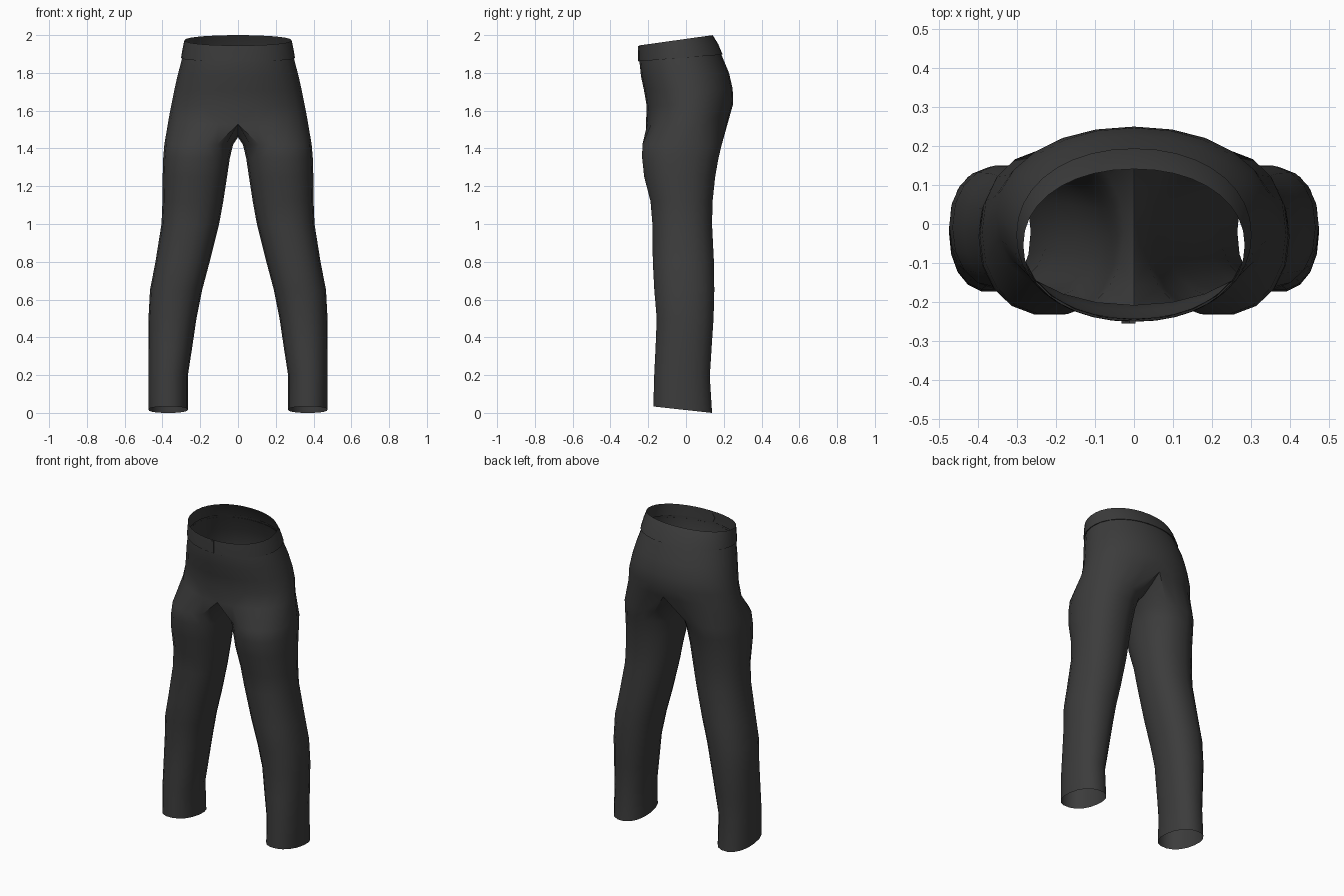
import bpy, bmesh, math

if "Cube" in bpy.data.objects:
    bpy.data.objects.remove(bpy.data.objects["Cube"])

# One dark cloth colour
cloth = bpy.data.materials.new("charcoal cloth")
cloth.diffuse_color = (0.045, 0.045, 0.045, 1)
cloth.use_nodes = True
cloth.node_tree.nodes["Principled BSDF"].inputs["Base Color"].default_value = cloth.diffuse_color

# Leg sections: z, inner x, outer x, front y, back y, tilt
LEG = [
    (0.015, .265, .475, -.175, .140, -.11),
    (0.20, .265, .475, -.170, .128, -.05),
    (0.35, .242, .475, -.163, .138, 0),
    (0.50, .220, .474, -.157, .148, 0),
    (0.65, .190, .466, -.170, .152, 0),
    (0.80, .150, .437, -.178, .150, 0),
    (1.00, .100, .405, -.180, .140, 0),
    (1.12, .078, .400, -.190, .143, 0),
    (1.25, .058, .399, -.224, .157, 0),
    (1.35, .043, .396, -.235, .175, 0),
    (1.42, .026, .390, -.234, .192, 0),
]
# Hip sections: z, half width, front y, back y, tilt
HIP = [
    (1.55, .368, -.212, .232, .10),
    (1.63, .353, -.208, .250, .03),
    (1.71, .337, -.222, .247, .02),
    (1.79, .319, -.238, .228, .04),
    (1.875, .297, -.246, .190, .08),
    (1.90, .290, -.245, .180, .09),
]
# Crotch seam from back to front: y, z
SEAM = [(.160, 1.52), (.085, 1.475), (.0, 1.46), (-.085, 1.475), (-.155, 1.52)]
K = 6            # outer arc points run from -K to K
N = 18           # points around one leg


def finish(bm, name):
    bmesh.ops.recalc_face_normals(bm, faces=bm.faces)
    me = bpy.data.meshes.new(name)
    bm.to_mesh(me)
    bm.free()
    ob = bpy.data.objects.new(name, me)
    bpy.context.collection.objects.link(ob)
    me.materials.append(cloth)
    bpy.ops.object.select_all(action='DESELECT')
    ob.select_set(True)
    bpy.context.view_layer.objects.active = ob
    return ob


def smooth(angle):
    bpy.ops.object.shade_smooth_by_angle(angle=math.radians(angle))


def signed_pow(v, p):
    return math.copysign(abs(v) ** p, v)


def oval(bm, angle, z, x0, x1, y0, y1, tilt, p=0.9):
    x = (x0 + x1) / 2 + (x1 - x0) / 2 * signed_pow(math.cos(angle), p)
    y = (y0 + y1) / 2 + (y1 - y0) / 2 * signed_pow(math.sin(angle), p)
    if abs(x) < 1e-5:
        x = 0
    return bm.verts.new((x, y, z + tilt * y))


def bridge(bm, a, b, closed):
    n = len(a)
    for i in range(n if closed else n - 1):
        j = (i + 1) % n
        bm.faces.new((a[i], a[j], b[j], b[i]))


# Trousers: one leg and half of the hips, mirrored across the centre seam
bm = bmesh.new()
rings = [[oval(bm, 2 * math.pi * k / N, *sec) for k in range(-K, N - K)] for sec in LEG]
hips = []
for z, w, y0, y1, tilt in HIP:
    hips.append([oval(bm, math.pi / 2 * k / K, z, -w, w, y0, y1, tilt, 0.95)
                 for k in range(-K, K + 1)])
seam = [bm.verts.new((0, y, z)) for y, z in SEAM]
rings.append(hips[0] + seam)
for a, b in zip(rings, rings[1:]):
    bridge(bm, a, b, True)
for a, b in zip(hips, hips[1:]):
    bridge(bm, a, b, False)
trousers = finish(bm, "trousers")
mirror = trousers.modifiers.new("mirror", 'MIRROR')
mirror.use_clip = True
mirror.merge_threshold = 0.001
bpy.ops.object.modifier_apply(modifier="mirror")
smooth(40)

# Waistband: sloped open band overlapping the top of the hips
bm = bmesh.new()
BAND = [
    (1.885, .292, -.243, .182, .08),
    (1.881, .302, -.251, .194, .08),
    (1.935, .293, -.251, .170, .11),
    (1.980, .284, -.249, .141, .14),
]
bands = [[oval(bm, 2 * math.pi * k / 36, z, -w, w, y0, y1, t, 0.95) for k in range(36)]
         for z, w, y0, y1, t in BAND]
for a, b in zip(bands, bands[1:]):
    bridge(bm, a, b, True)
finish(bm, "waistband")
smooth(30)


def plate(name, outline, y0, y1):
    """Thin front plate from an x, z outline."""
    bm = bmesh.new()
    front = [bm.verts.new((x, y0, z)) for x, z in outline]
    back = [bm.verts.new((x, y1, z)) for x, z in outline]
    bm.faces.new(front)
    bm.faces.new(back)
    bridge(bm, front, back, True)
    return finish(bm, name)


# Pointed closing tab on the waistband
plate("waist_tab", [(.004, 1.942), (-.012, 1.938), (-.032, 1.905),
                    (-.012, 1.866), (.004, 1.862)], -.255, -.247)
